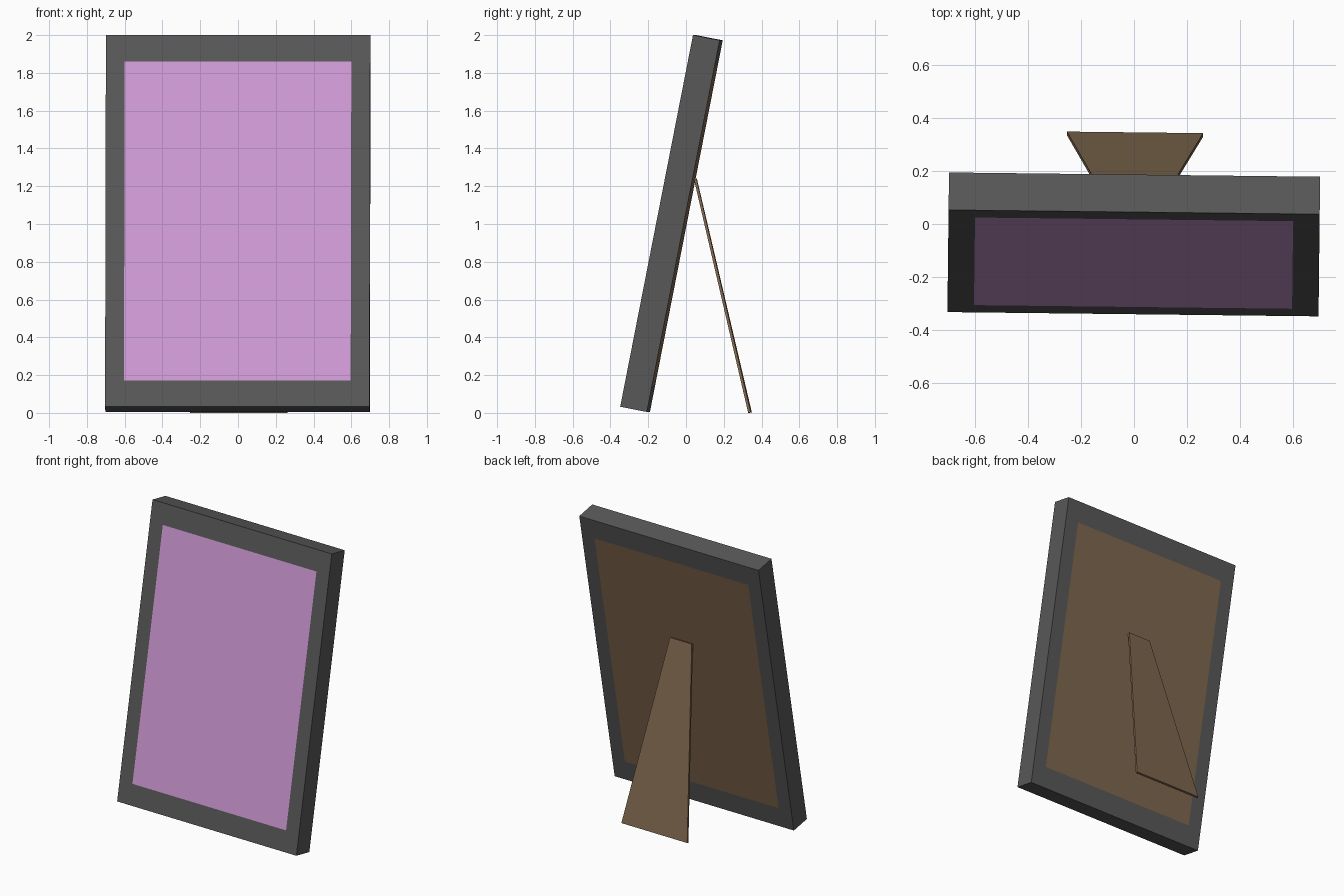
import bpy, bmesh
from math import radians
from mathutils import Matrix

if "Cube" in bpy.data.objects:
    bpy.data.objects.remove(bpy.data.objects["Cube"])

def material(name, rgb):
    m = bpy.data.materials.new(name)
    m.diffuse_color = (*rgb, 1)
    m.use_nodes = True
    m.node_tree.nodes["Principled BSDF"].inputs["Base Color"].default_value = m.diffuse_color
    return m

GREY = material("charcoal grey", (0.098, 0.098, 0.098))
PINK = material("orchid pink", (0.63, 0.325, 0.68))
BROWN = material("cardboard brown", (0.21, 0.134, 0.075))

YAW = Matrix.Rotation(radians(-0.66), 4, 'Z')
LEAN = YAW @ Matrix.Translation((0, -0.077, 1.0025)) @ Matrix.Rotation(radians(-11.08), 4, 'X')

def add(name, bm, mat, matrix):
    bmesh.ops.recalc_face_normals(bm, faces=bm.faces[:])
    me = bpy.data.meshes.new(name)
    bm.to_mesh(me)
    bm.free()
    me.materials.append(mat)
    ob = bpy.data.objects.new(name, me)
    bpy.context.collection.objects.link(ob)
    ob.matrix_world = matrix
    return ob

def loop(bm, hx, hz, y):
    return [bm.verts.new((sx * hx, y, sz * hz))
            for sx, sz in ((-1, -1), (1, -1), (1, 1), (-1, 1))]

W, H, D = 0.70, 1.0025, 0.072      # half sizes of the frame
w, h = 0.60, 0.86                  # half sizes of the opening

# Frame: four-sided ring around the opening
bm = bmesh.new()
rings = [loop(bm, W, H, -D), loop(bm, W, H, D), loop(bm, w, h, D), loop(bm, w, h, -D)]
for a, b in zip(rings, rings[1:] + rings[:1]):
    for i in range(4):
        j = (i + 1) % 4
        bm.faces.new((a[i], a[j], b[j], b[i]))
add("frame", bm, GREY, LEAN)

# Picture and backing board, flush with the front and back of the frame
for name, mat, y0, y1 in (("picture", PINK, -D, -0.01), ("backing_board", BROWN, 0.01, D)):
    bm = bmesh.new()
    bmesh.ops.create_cube(bm, size=1, matrix=Matrix.Translation((0, (y0 + y1) / 2, 0))
                          @ Matrix.Diagonal((2 * w, y1 - y0, 2 * h, 1)))
    add(name, bm, mat, LEAN)

# Stand: thin tapered leg, wider at the foot
bm = bmesh.new()
front = [bm.verts.new(p) for p in ((-0.257, 0.332, 0), (0.257, 0.332, 0),
                                   (0.085, 0.043, 1.237), (-0.085, 0.043, 1.237))]
face = bm.faces.new(front)
ext = bmesh.ops.extrude_face_region(bm, geom=[face], use_keep_orig=True)
bmesh.ops.translate(bm, vec=(0.0136, 0, 0) and (0, 0.0136, 0.0032),
                    verts=[v for v in ext["geom"] if isinstance(v, bmesh.types.BMVert)])
add("stand_leg", bm, BROWN, YAW)
